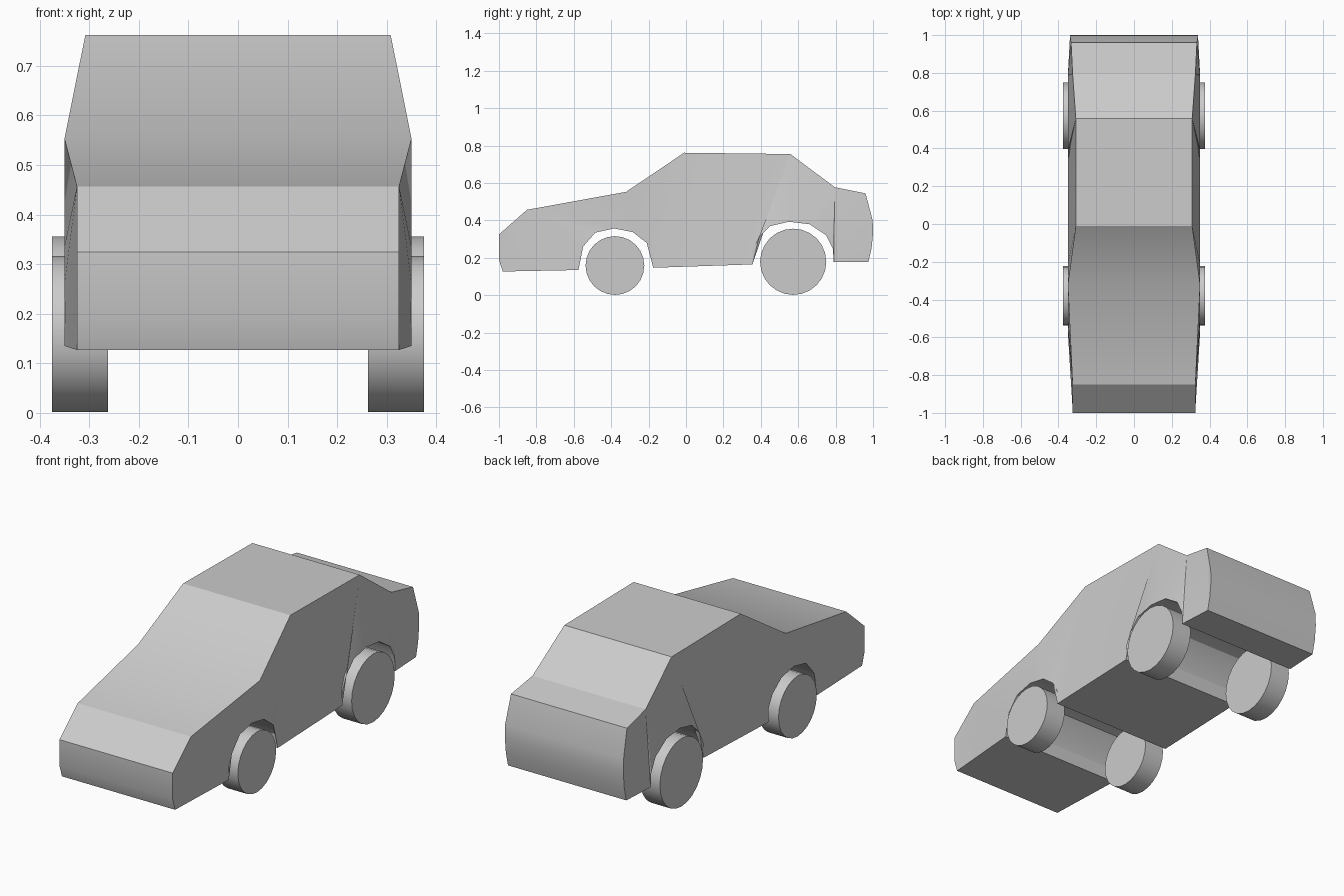
import bpy, bmesh, math

cube = bpy.data.objects.get("Cube")
if cube:
    bpy.data.objects.remove(cube, do_unlink=True)

grey = bpy.data.materials.new("light_grey")
grey.use_nodes = True
grey.diffuse_color = (0.6, 0.6, 0.6, 1)
grey.node_tree.nodes["Principled BSDF"].inputs["Base Color"].default_value = (0.6, 0.6, 0.6, 1)


def finish(obj, angle):
    obj.data.materials.append(grey)
    bpy.ops.object.select_all(action="DESELECT")
    obj.select_set(True)
    bpy.context.view_layer.objects.active = obj
    bpy.ops.object.shade_smooth_by_angle(angle=math.radians(angle))


# Side outline of the body: (y, z, half width), nose to tail, then back underneath
OUTLINE = [
    (-0.98, 0.127, 0.325), (-1, 0.19, 0.325), (-1, 0.325, 0.325),
    (-0.85, 0.457, 0.325), (-0.32, 0.553, 0.35), (-0.01, 0.762, 0.308),
    (0.558, 0.755, 0.308), (0.795, 0.578, 0.325), (0.96, 0.545, 0.333),
    (0.998, 0.40, 0.34), (1, 0.33, 0.34), (0.992, 0.25, 0.34), (0.975, 0.178, 0.34),
    (0.79, 0.178, 0.35),
]
REAR_ARCH = [(0.785, 0.25), (0.75, 0.32), (0.66, 0.38), (0.55, 0.393),
             (0.45, 0.37), (0.39, 0.31), (0.355, 0.24), (0.355, 0.165)]
FRONT_ARCH = [(-0.175, 0.147), (-0.175, 0.215), (-0.21, 0.28), (-0.285, 0.338),
              (-0.385, 0.357), (-0.485, 0.335), (-0.55, 0.26), (-0.575, 0.205),
              (-0.575, 0.135)]
OUTLINE += [(y, z, 0.35) for y, z in REAR_ARCH + FRONT_ARCH]


def make_body():
    bm = bmesh.new()
    left = [bm.verts.new((w, y, z)) for y, z, w in OUTLINE]
    right = [bm.verts.new((-w, y, z)) for y, z, w in OUTLINE]
    count = len(OUTLINE)
    # Panels running across the car
    for i in range(count):
        j = (i + 1) % count
        bm.faces.new((left[i], left[j], right[j], right[i]))
    # Flanks
    sides = [bm.faces.new(left), bm.faces.new(right[::-1])]
    bmesh.ops.triangulate(bm, faces=sides, ngon_method="BEAUTY")
    bmesh.ops.recalc_face_normals(bm, faces=bm.faces[:])
    mesh = bpy.data.meshes.new("car_body")
    bm.to_mesh(mesh)
    bm.free()
    obj = bpy.data.objects.new("car_body", mesh)
    bpy.context.collection.objects.link(obj)
    finish(obj, 24)


def make_wheel(name, x, y, radius):
    bpy.ops.mesh.primitive_cylinder_add(
        vertices=24, radius=radius, depth=0.113,
        location=(x, y, radius + 0.002), rotation=(0, math.pi / 2, 0))
    obj = bpy.context.object
    obj.name = name
    finish(obj, 30)


make_body()
for side, sign in (("left", 1), ("right", -1)):
    make_wheel("front_wheel_" + side, sign * 0.3185, -0.38, 0.157)
    make_wheel("rear_wheel_" + side, sign * 0.3185, 0.573, 0.177)
